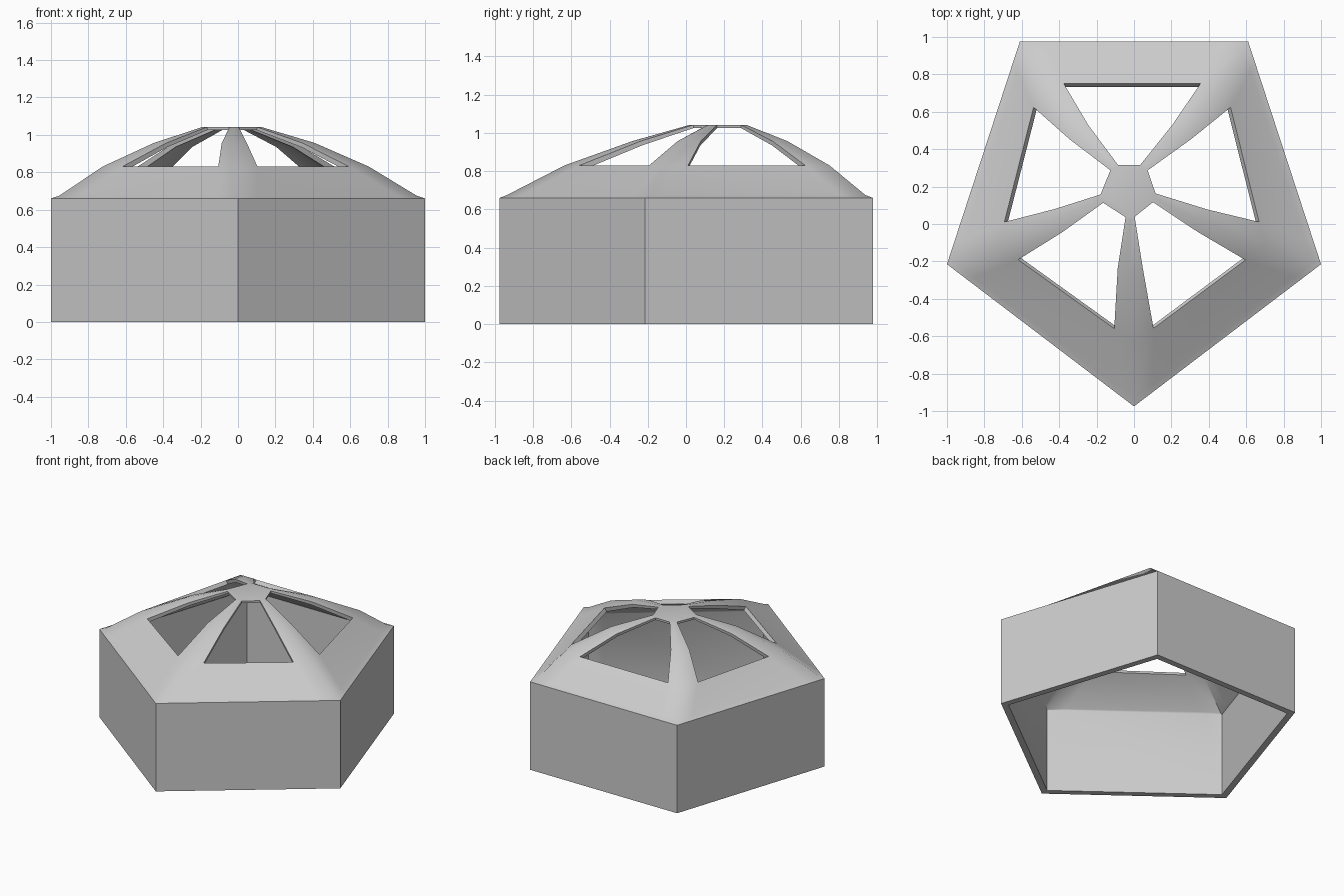
import bpy, bmesh, math
from mathutils import Vector

if "Cube" in bpy.data.objects:
    bpy.data.objects.remove(bpy.data.objects["Cube"])

# Pentagon outlines, counter-clockwise from the front corner
base = [(0, -.975), (1, -.215), (.61, .977), (-.61, .977), (-1, -.215)]
mid = [(0, -.635), (.70, -.115), (.485, .75), (-.505, .75), (-.725, -.115)]
upper = [(-.02, -.28), (.41, .0), (.285, .53), (-.325, .53), (-.45, .0)]
hub = [(-.02, .02), (.125, .135), (.063, .315), (-.115, .315), (-.19, .13)]
lip = [(x * .955, y * .96) for x, y in base]

# Each level: outline, height, rib half-width along the edge, shell thickness
levels = [(base, 0, .13, .045), (base, .66, .13, .045), (lip, .675, .13, .04),
          (mid, .83, .13, .03), (upper, .957, .08, .024), (hub, 1.042, .03, .016)]


def ring(bm, outline, z, d):
    """Corner plus two rib-edge points on every side."""
    pts = []
    for i in range(5):
        a, b = Vector((*outline[i], z)), Vector((*outline[(i + 1) % 5], z))
        u = (b - a).normalized() * d
        pts += [a, a + u, b - u]
    return [bm.verts.new(p) for p in pts]


# Pentagonal walls with ribbed roof and five openings
bm = bmesh.new()
rings = [ring(bm, o, z, d) for o, z, d, t in levels]
for k in range(5):
    lo, hi = rings[k], rings[k + 1]
    for j in range(15):
        if k >= 3 and j % 3 == 1:
            continue
        n = (j + 1) % 15
        bm.faces.new((lo[j], lo[n], hi[n], hi[j]))
bm.faces.new(rings[-1])
bm.normal_update()
mesh = bpy.data.meshes.new("pavilion_shell")
bm.to_mesh(mesh)
bm.free()
shell = bpy.data.objects.new("pavilion_shell", mesh)
bpy.context.collection.objects.link(shell)

# Shell thickness, thinning toward the hub
group = shell.vertex_groups.new(name="thickness")
for k, (o, z, d, t) in enumerate(levels):
    group.add(list(range(k * 15, k * 15 + 15)), t / .045, 'REPLACE')
mod = shell.modifiers.new("thickness", 'SOLIDIFY')
mod.thickness = .045
mod.offset = -1
mod.use_even_offset = True
mod.vertex_group = "thickness"

bpy.context.view_layer.objects.active = shell
shell.select_set(True)
bpy.ops.object.modifier_apply(modifier=mod.name)
bpy.ops.object.shade_smooth_by_angle(angle=math.radians(42))
